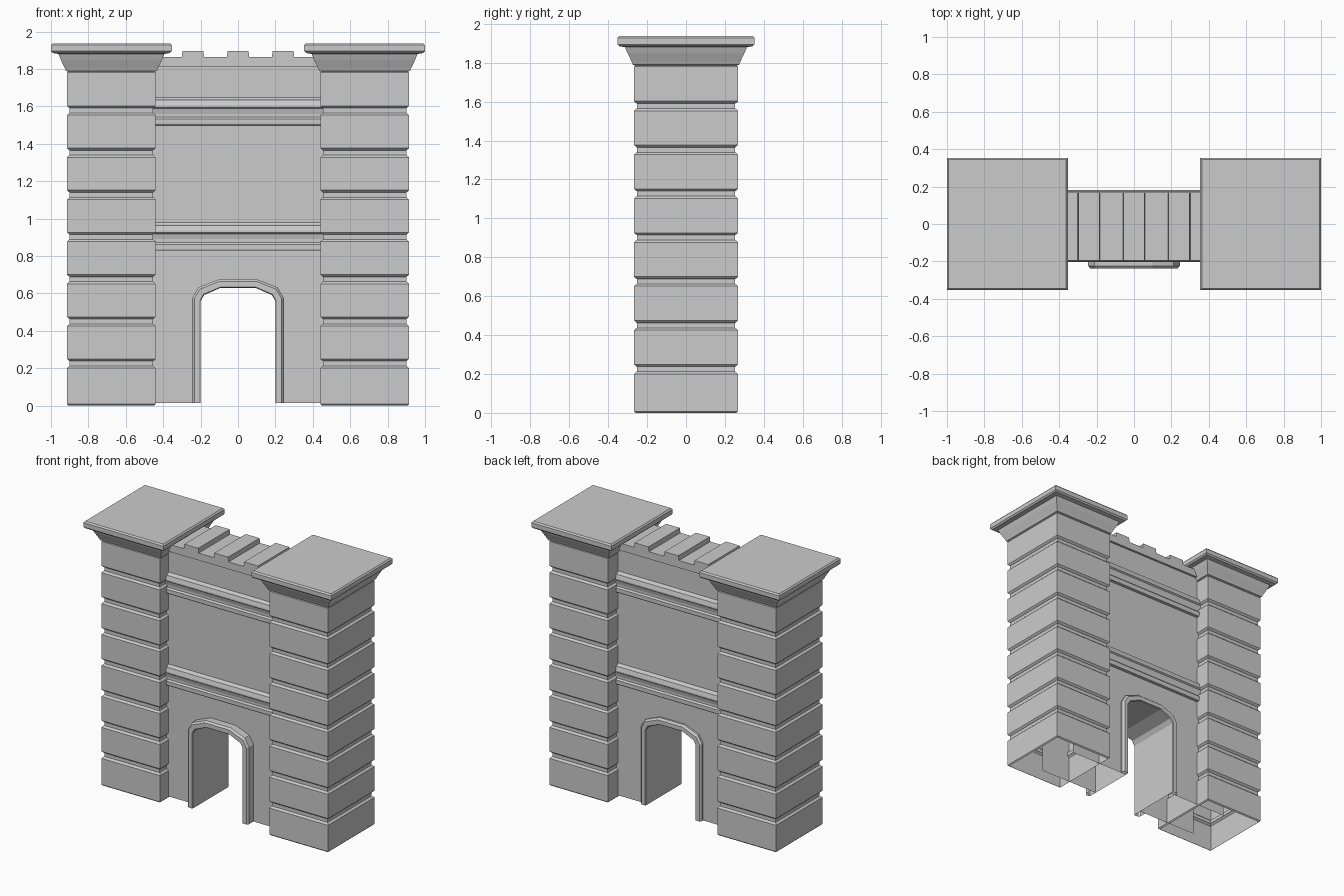
import bpy, bmesh

if "Cube" in bpy.data.objects:
    bpy.data.objects.remove(bpy.data.objects["Cube"])

CX = 0.677                      # tower centre; the wall runs from centre to centre
HX, HY = 0.237, 0.267           # tower half sizes
WALL_F, WALL_B = -0.172, 0.152  # wall front and back
BASE = 0.013                    # wall sits slightly above the ground


def finish(name, bm):
    bmesh.ops.remove_doubles(bm, verts=bm.verts, dist=1e-5)
    bmesh.ops.recalc_face_normals(bm, faces=bm.faces)
    me = bpy.data.meshes.new(name)
    bm.to_mesh(me)
    bm.free()
    ob = bpy.data.objects.new(name, me)
    bpy.context.collection.objects.link(ob)
    return ob


def skin(bm, rings, closed):
    """Bridge equal-length rings of points with quads."""
    rows = [[bm.verts.new(p) for p in r] for r in rings]
    n = len(rows[0])
    for a, b in zip(rows, rows[1:]):
        for i in range(n if closed else n - 1):
            j = (i + 1) % n
            bm.faces.new((a[i], a[j], b[j], b[i]))
    return rows


def prism(name, a, b, caps=True, skip=()):
    """Solid between two matching outlines; skip leaves chosen sides open."""
    bm = bmesh.new()
    n = len(a)
    va, vb = [bm.verts.new(p) for p in a], [bm.verts.new(p) for p in b]
    for i in range(n):
        if i not in skip:
            j = (i + 1) % n
            bm.faces.new((va[i], va[j], vb[j], vb[i]))
    if caps:
        bm.faces.new(va)
        bm.faces.new(vb)
    return finish(name, bm)


# Towers: eight bevelled stone courses and a flared cap, open underneath
def rect_stack(name, cx, profile, top):
    bm = bmesh.new()
    rings = [[(cx + sx * (HX + o), sy * (HY + o), z)
              for sx, sy in ((-1, -1), (1, -1), (1, 1), (-1, 1))] for o, z in profile]
    rows = skin(bm, rings, True)
    if top:
        bm.faces.new(rows[-1])
    return finish(name, bm)


courses = []
for i in range(8):
    z0 = 0.0 if i == 0 else 0.016 + i * 0.2255
    z1 = 0.208 + i * 0.2255 if i < 7 else 1.788
    courses += [(-0.008, z0), (0, z0 + 0.008), (0, z1 - 0.008), (-0.008, z1)]
    if i < 7:
        courses += [(-0.014, z1 + 0.004), (-0.014, 0.012 + (i + 1) * 0.2255)]
cap = [(-0.008, 1.785), (0.006, 1.79), (0.012, 1.805), (0.034, 1.85), (0.046, 1.88),
       (0.076, 1.885), (0.086, 1.895), (0.086, 1.927), (0.077, 1.937)]
for side, cx in (("left", -CX), ("right", CX)):
    rect_stack(side + "_tower", cx, courses, False)
    rect_stack(side + "_tower_cap", cx, cap, True)


# Gateway wall with a faceted arch opening, open at the foot and hidden ends
def arch(half):
    return half + [(-x, z) for x, z in reversed(half)]


inner = arch([(-0.2, BASE), (-0.2, 0.56), (-0.18, 0.592), (-0.092, 0.63)])
outer = arch([(-0.245, BASE), (-0.245, 0.575), (-0.212, 0.632), (-0.1, 0.676)])
wall = [(-CX, BASE)] + inner + [(CX, BASE), (CX, 1.84), (-CX, 1.84)]
prism("gate_wall", [(x, WALL_F, z) for x, z in wall], [(x, WALL_B, z) for x, z in wall],
      skip=(0, 8, 9, 11))


# Arch surrounds on both faces, bevelled along the outer rim
def surround(name, y_wall, y_face):
    step = 0.014 if y_face < y_wall else -0.014
    sections = [(0, y_wall), (0, y_face + step), (0.25, y_face),
                (0.9, y_face), (1, y_face + step * 0.4), (1, y_wall)]
    bm = bmesh.new()
    skin(bm, [[(o[0] + (i[0] - o[0]) * t, y, o[1] + (i[1] - o[1]) * t)
               for o, i in zip(outer, inner)] for t, y in sections], False)
    finish(name, bm)


surround("front_arch_surround", WALL_F, -0.238)
surround("back_arch_surround", WALL_B, 0.18)

# Double string courses, two heights on each face
moulding = [(0, 0), (0.02, 0.002), (0.023, 0.01), (0.023, 0.034), (0.013, 0.045),
            (0.013, 0.062), (0.02, 0.09), (0.03, 0.097), (0.03, 0.108),
            (0.022, 0.135), (0.008, 0.14), (0, 0.15)]
for level, z0 in (("lower", 0.828), ("upper", 1.498)):
    for face, y, s in (("front", WALL_F, -1), ("back", WALL_B, 1)):
        ends = [[(x, y + s * d, z0 + z) for d, z in moulding] for x in (-CX, CX)]
        prism(f"{level}_{face}_string_course", *ends)

# Parapet with three merlons running through the wall's depth
top = [(-CX, 1.863)]
for c in (-0.241, 0, 0.241):
    top += [(c - 0.06, 1.863), (c - 0.056, 1.897), (c + 0.056, 1.897), (c + 0.06, 1.863)]
parapet = [(-CX, 1.81)] + top + [(CX, 1.863), (CX, 1.81)]
prism("parapet", [(x, WALL_F - 0.022, z) for x, z in parapet],
      [(x, WALL_B + 0.016, z) for x, z in parapet])
